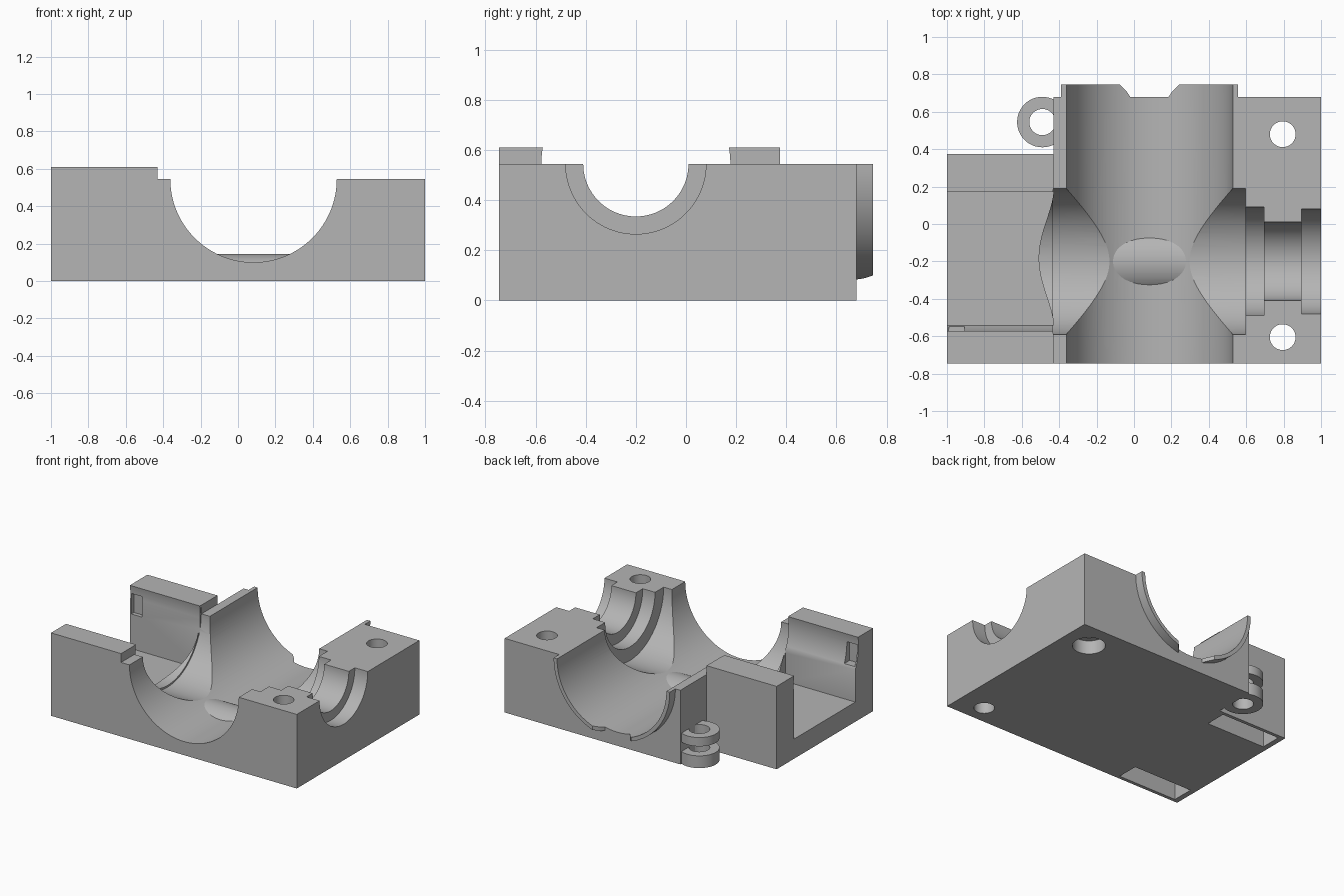
import bpy, bmesh
from math import sin, cos, pi, radians

cube = bpy.data.objects.get("Cube")
if cube:
    bpy.data.objects.remove(cube, do_unlink=True)

gray = bpy.data.materials.new("plain_gray")
gray.use_nodes = True
gray.diffuse_color = (0.46, 0.46, 0.46, 1)
gray.node_tree.nodes["Principled BSDF"].inputs["Base Color"].default_value = (0.46, 0.46, 0.46, 1)


def prism(name, pts, axis, lo, hi):
    """Extrude a 2D outline along one axis."""
    place = {"x": lambda a, b, h: (h, a, b),
             "y": lambda a, b, h: (a, h, b),
             "z": lambda a, b, h: (a, b, h)}[axis]
    bm = bmesh.new()
    low = [bm.verts.new(place(a, b, lo)) for a, b in pts]
    top = [bm.verts.new(place(a, b, hi)) for a, b in pts]
    bm.faces.new(low)
    bm.faces.new(top)
    n = len(pts)
    for i in range(n):
        j = (i + 1) % n
        bm.faces.new((low[i], low[j], top[j], top[i]))
    bmesh.ops.recalc_face_normals(bm, faces=bm.faces)
    mesh = bpy.data.meshes.new(name)
    bm.to_mesh(mesh)
    bm.free()
    mesh.materials.append(gray)
    ob = bpy.data.objects.new(name, mesh)
    bpy.context.collection.objects.link(ob)
    return ob


def arc(a, b, r, start=0.0, end=2 * pi, n=96):
    full = end - start > 6.28
    steps = n if full else n + 1
    return [(a + r * cos(start + (end - start) * i / n),
             b + r * sin(start + (end - start) * i / n)) for i in range(steps)]


def box(name, x0, x1, y0, y1, z0, z1):
    return prism(name, [(x0, y0), (x1, y0), (x1, y1), (x0, y1)], "z", z0, z1)


def combine(target, other, operation):
    """Apply a boolean and discard the second shape."""
    mod = target.modifiers.new(operation.lower(), "BOOLEAN")
    mod.operation = operation
    mod.solver = "EXACT"
    mod.object = other
    bpy.context.view_layer.objects.active = target
    bpy.ops.object.modifier_apply(modifier=mod.name)
    bpy.data.objects.remove(other, do_unlink=True)


def add(ob):
    combine(body, ob, "UNION")


def cut(ob):
    combine(body, ob, "DIFFERENCE")


SPLIT = 0.545             # parting plane height
BX, BY = 0.083, -0.2      # bore axes
STEP = -0.43              # where the channel section begins

# Main block with a narrower left section
body = prism("housing_half", [(-1, -0.745), (1, -0.745), (1, 0.68), (STEP, 0.68),
                              (STEP, 0.375), (-1, 0.375)], "z", 0, SPLIT)

# Raised rails beside the channel
add(box("rails", -1, STEP, -0.745, 0.375, 0.4, 0.61))

# Collar on the back
add(prism("collar", arc(BX, SPLIT, 0.4725, pi, 2 * pi, 64), "y", 0.6, 0.745))

# Main bore from front to back
cut(prism("main_bore", arc(BX, SPLIT, 0.445, n=128), "y", -1, 1))

# Stepped cross bore: radius, start, end
for r, x0, x1 in [(0.377, -1.1, STEP), (0.39, STEP - 0.002, 0.595), (0.29, 0.5, 0.695),
                  (0.21, 0.6, 0.95), (0.28, 0.895, 1.1)]:
    cut(prism("cross_bore", arc(BY, SPLIT, r), "x", x0, x1))

# Flat-floored channel with a bowed end wall
wall = []
for i in range(25):
    t = i / 24
    wall.append((STEP - 0.08 * sin(pi * t) ** 1.6, -0.54 + 0.715 * t))
cut(prism("channel", [(-1.1, 0.175), (-1.1, -0.54)] + wall, "z", 0.145, 0.58))

# Small notches at the channel mouth
for y0, y1 in [(-0.61, -0.5), (0.1, 0.205)]:
    cut(box("mouth_notch", -0.99, -0.905, y0, y1, 0.4, 0.55))

# Slots under the rails
for y0, y1 in [(-0.72, -0.56), (0.195, 0.35)]:
    cut(box("under_slot", -0.96, -0.48, y0, y1, -0.1, 0.3))

# Gap at the bottom of the collar
cut(prism("collar_gap", [(-0.02, 0.68), (0.185, 0.68), (0.205, 0.71), (0.24, 0.745), (0.24, 0.8),
                         (-0.075, 0.8), (-0.075, 0.745), (-0.04, 0.71)], "z", -0.1, 0.25))

# Low rounded saddle in the middle of the bore
add(prism("saddle", arc(BY, -0.052, 0.197, radians(31), radians(149), 32), "x", BX - 0.203, BX + 0.203))

# Screw holes, one with a wider recess underneath
for y in (0.48, -0.605):
    cut(prism("screw_hole", arc(0.795, y, 0.069, n=48), "z", -0.1, 0.8))
cut(prism("screw_recess", arc(0.795, 0.48, 0.11, n=48), "z", -0.1, 0.1))

# Hinge ear with two lobes
for z0, z1 in [(0, 0.09), (0.16, 0.225)]:
    lobe = prism("hinge_ear", arc(-0.49, 0.545, 0.135, n=48), "z", z0, z1)
    combine(lobe, prism("hinge_hole", arc(-0.49, 0.545, 0.07, n=48), "z", -0.1, 0.5), "DIFFERENCE")
    add(lobe)

# Smooth the bores, keep edges crisp
bpy.ops.object.select_all(action="DESELECT")
body.select_set(True)
bpy.context.view_layer.objects.active = body
bpy.ops.object.shade_smooth_by_angle(angle=radians(25))
